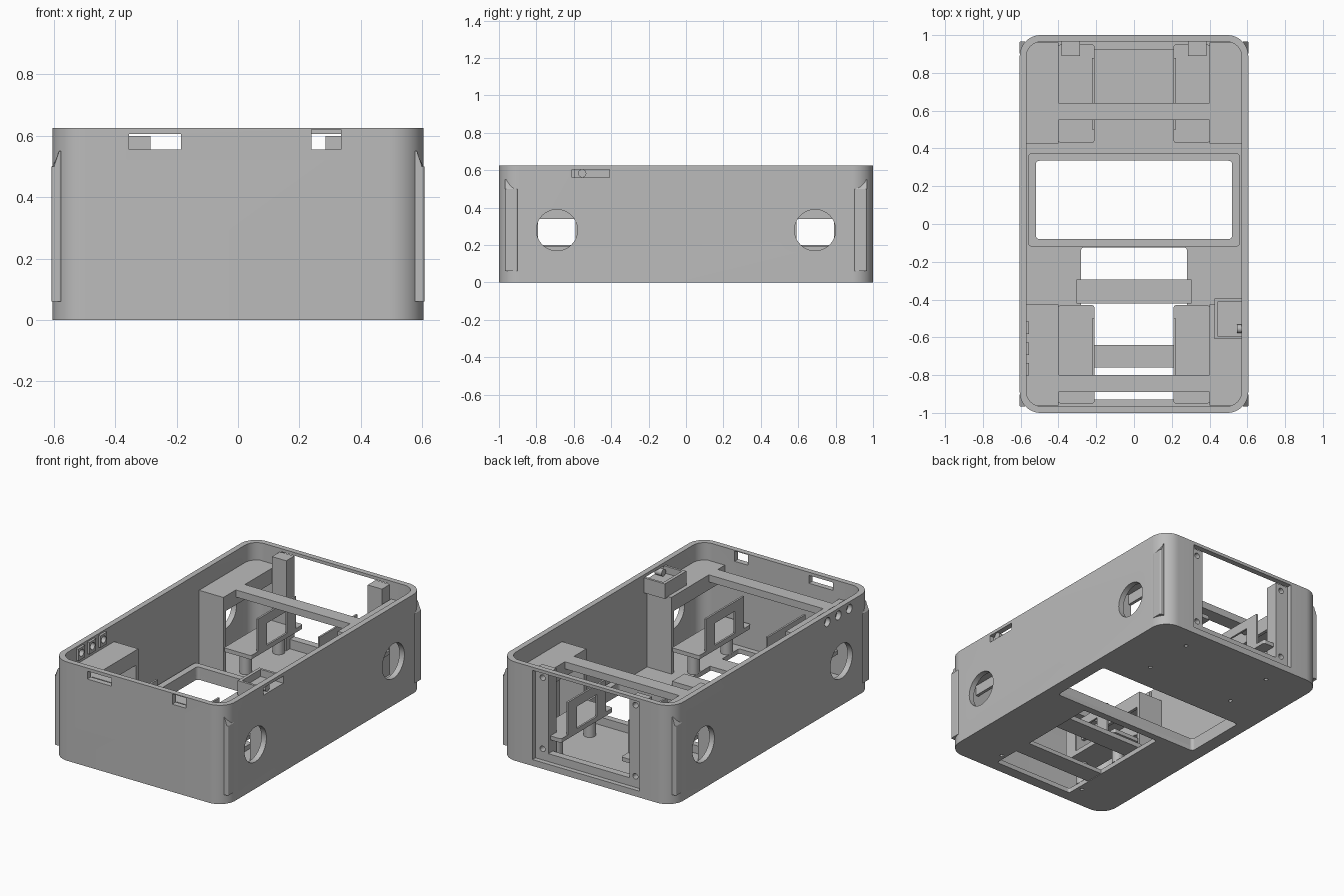
import bpy, bmesh, math

cube = bpy.data.objects.get("Cube")
if cube:
    bpy.data.objects.remove(cube, do_unlink=True)

grey = bpy.data.materials.new("plain grey")
grey.use_nodes = True
grey.diffuse_color = (0.5, 0.5, 0.5, 1)
grey.node_tree.nodes["Principled BSDF"].inputs["Base Color"].default_value = (0.5, 0.5, 0.5, 1)


def finish(name, bm):
    bmesh.ops.recalc_face_normals(bm, faces=bm.faces)
    mesh = bpy.data.meshes.new(name)
    bm.to_mesh(mesh)
    bm.free()
    mesh.materials.append(grey)
    ob = bpy.data.objects.new(name, mesh)
    bpy.context.collection.objects.link(ob)
    return ob


def prism(name, x0, x1, y0, y1, z0, z1, r=0.0, steps=8):
    """Upright block, with rounded vertical corners when r > 0."""
    bm = bmesh.new()
    pts = []
    corners = [(x1 - r, y1 - r), (x0 + r, y1 - r), (x0 + r, y0 + r), (x1 - r, y0 + r)]
    for i, (cx, cy) in enumerate(corners):
        for k in range(steps + 1 if r else 1):
            a = math.pi / 2 * (i + k / steps)
            pts.append((cx + r * math.cos(a), cy + r * math.sin(a), z0))
    base = bm.faces.new([bm.verts.new(p) for p in pts])
    top = bmesh.ops.extrude_face_region(bm, geom=[base])
    moved = [v for v in top["geom"] if isinstance(v, bmesh.types.BMVert)]
    bmesh.ops.translate(bm, verts=moved, vec=(0, 0, z1 - z0))
    return finish(name, bm)


def rod(name, centre, r, length, axis="Z", sides=32):
    bm = bmesh.new()
    bmesh.ops.create_cone(bm, cap_ends=True, segments=sides, radius1=r, radius2=r, depth=length)
    ob = finish(name, bm)
    turn = {"X": (0, math.pi / 2, 0), "Y": (math.pi / 2, 0, 0), "Z": (0, 0, 0)}
    ob.rotation_euler = turn[axis]
    ob.location = centre
    return ob


def cut(ob, cutters):
    """Subtract every cutter, then throw the cutters away."""
    bpy.context.view_layer.objects.active = ob
    for c in cutters:
        c.hide_render = True
        mod = ob.modifiers.new("cut", "BOOLEAN")
        mod.operation = "DIFFERENCE"
        mod.solver = "EXACT"
        mod.object = c
        bpy.context.view_layer.update()
        bpy.ops.object.modifier_apply(modifier=mod.name)
        bpy.data.objects.remove(c, do_unlink=True)


def smooth(ob):
    bpy.ops.object.select_all(action="DESELECT")
    ob.select_set(True)
    bpy.context.view_layer.objects.active = ob
    bpy.ops.object.shade_smooth_by_angle(angle=math.radians(30))


W, T, F = 0.605, 0.035, 0.03      # half width, wall and floor thickness
IN = W - T
MID = 0.69                        # distance of the round side holes from the centre

# Tray shell with floor openings, side holes, slots and rear doorway
shell = prism("shell", -W, W, -1, 1, 0, 0.625, 0.11, 12)
cuts = [
    prism("hollow", -IN, IN, -1 + T, 1 - T, F, 0.8, 0.08, 12),
    prism("screen_hole", -0.52, 0.52, -0.08, 0.335, -0.1, 0.2, 0.02),
    prism("hatch_hole", -0.28, 0.28, -0.93, -0.125, -0.1, 0.2, 0.015),
    prism("rear_hole", -0.375, 0.375, 0.94, 1.1, 0.04, 0.605),
    prism("front_slot_a", -0.355, -0.185, -1.1, -0.9, 0.555, 0.605),
    prism("front_slot_b", 0.24, 0.335, -1.1, -0.9, 0.555, 0.62),
    prism("switch_slot", 0.5, 0.7, -0.61, -0.41, 0.56, 0.605),
]
for sy in (-1, 1):
    cuts.append(rod("side_hole", (0, sy * MID, 0.28), 0.11, 2, "X", 40))
for y in (-0.55, -0.66, -0.77):
    cuts.append(rod("lamp_hole", (-0.6, y, 0.58), 0.028, 0.2, "X", 20))
for sx in (-1, 1):
    for y in (-0.85, 0.52, 0.85):
        cuts.append(rod("screw_hole", (sx * 0.31, y, 0), 0.012, 0.04, sides=12))
cut(shell, cuts)
smooth(shell)

# Raised frame around the screen window
frame = prism("screen_frame", -0.56, 0.56, -0.12, 0.375, 0.01, 0.08, 0.02)
cut(frame, [prism("frame_hole", -0.52, 0.52, -0.08, 0.335, -0.1, 0.2, 0.02)])

# Bars across the floor hatch
prism("hatch_bar_wide", -0.305, 0.305, -0.42, -0.295, F, 0.06)
prism("hatch_bar_front", -0.29, 0.29, -0.76, -0.64, 0.004, F)

for sx, side in ((-1, "right"), (1, "left")):
    def block(name, xa, xb, ya, yb, z0, z1, r=0.0):
        x0, x1 = sorted((sx * xa, sx * xb))
        y0, y1 = sorted((ya, yb))
        return prism(side + "_" + name, x0, x1, y0, y1, z0, z1, r)

    # Rear door posts with screw holes
    post = block("rear_post", 0.285, 0.385, 0.89, 0.97, F, 0.6)
    cut(post, [rod("post_screw", (sx * 0.325, 0.96, z), 0.018, 0.1, "Y", 16) for z in (0.11, 0.56)])

    for sy, end in ((-1, "front"), (1, "rear")):
        # Side shelf with end wall and inner lip
        block(end + "_shelf", 0.4, 0.58, sy * 0.425, sy * 0.96, 0.485, 0.515)
        block(end + "_shelf_wall", 0.4, 0.58, sy * 0.425, sy * 0.45, F, 0.49)
        block(end + "_shelf_lip", 0.4, 0.42, sy * 0.43, sy * 0.96, 0.42, 0.49)

        # Control platform on pillars
        block(end + "_platform", 0.21, 0.4, sy * 0.43, sy * 0.95, 0.17, 0.195, 0.012)
        for y in (0.52, 0.85):
            pillar = rod(side + "_" + end + "_pillar", (sx * 0.31, sy * y, 0.1), 0.035, 0.145, sides=24)
            smooth(pillar)

        # Upright plate with a window in line with the side hole
        plate = block(end + "_window_plate", 0.21, 0.222, sy * 0.5, sy * 0.88, 0.19, 0.4)
        ya, yb = sorted((sy * 0.59, sy * 0.79))
        cut(plate, [prism("plate_window", -1, 1, ya, yb, 0.2, 0.34)])

        # Outer corner rib with a tapered top
        rib = block(end + "_corner_rib", 0.575, 0.607, sy * 0.9, sy * 0.967, 0.06, 0.55, 0.008)
        for v in rib.data.vertices:
            if v.co.z > 0.5 and abs(v.co.x) > 0.59:
                v.co.z = 0.5

# Cross beams joining the shelves
prism("front_beam", -0.41, 0.41, -0.89, -0.80, 0.47, 0.515)
prism("rear_beam", -0.41, 0.41, 0.55, 0.64, 0.47, 0.515)

# Sill below the rear doorway
prism("rear_sill", -0.385, 0.385, 0.925, 0.97, F, 0.09)

# Switch holder behind the side slot
prism("switch_tray", 0.425, 0.575, -0.61, -0.395, 0.51, 0.56)
prism("switch_tray_rim", 0.425, 0.445, -0.61, -0.395, 0.55, 0.605)
for y in (-0.61, -0.41):
    prism("switch_tray_end", 0.425, 0.575, y, y + 0.015, 0.55, 0.605)
smooth(rod("switch_knob", (0.57, -0.555, 0.583), 0.022, 0.05, "X", 20))

# Lamp sleeves behind the three small holes
for y in (-0.55, -0.66, -0.77):
    sleeve = prism("lamp_sleeve", -0.575, -0.555, y - 0.033, y + 0.033, 0.54, 0.615)
    cut(sleeve, [rod("sleeve_hole", (-0.57, y, 0.58), 0.022, 0.1, "X", 20)])
